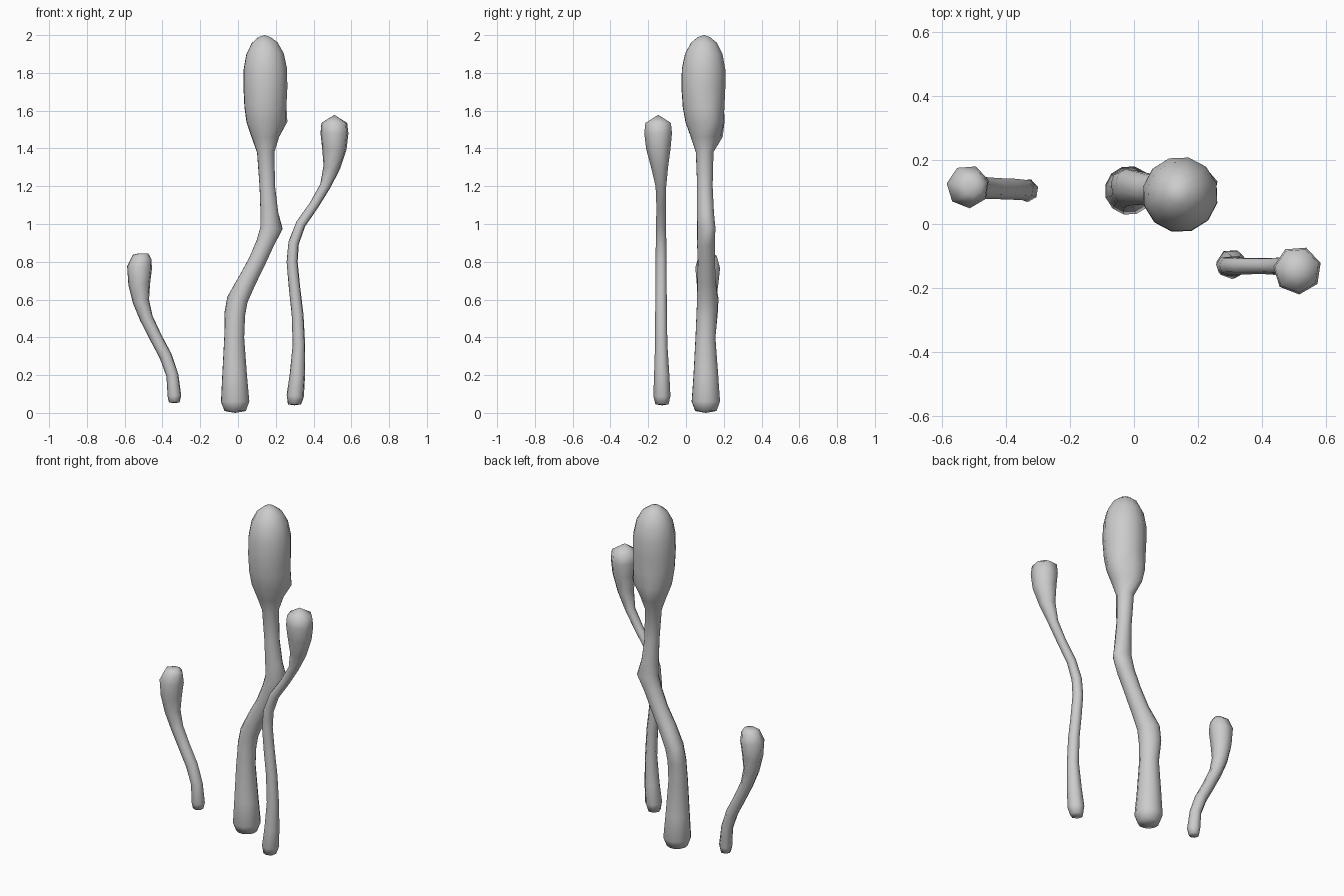
import bpy, bmesh, math
from mathutils import Vector


def stalk(name, stations, sides, bumps=(), phase=0.3):
    """Skin rings along a path of (x, y, z, radius), then pull out small knobs."""
    pts = [Vector(s[:3]) for s in stations]
    last = len(pts) - 1
    bm = bmesh.new()
    rings = []
    for i, p in enumerate(pts):
        # keep end rings level, tilt the others half way to the path
        t = pts[min(i + 1, last)] - pts[max(i - 1, 0)]
        t.normalize()
        if i in (0, 1, last - 1, last):
            t = Vector((0, 0, 1))
        q = Vector((0, 0, 1)).rotation_difference(t)
        r = stations[i][3]
        if r == 0:
            rings.append([bm.verts.new(p)])
            continue
        ring = []
        for k in range(sides):
            a = math.tau * k / sides + phase
            ring.append(bm.verts.new(p + q @ Vector((r * math.cos(a), r * math.sin(a), 0))))
        rings.append(ring)
    for lo, hi in zip(rings, rings[1:]):
        for k in range(sides):
            j = (k + 1) % sides
            if len(lo) == 1:
                bm.faces.new((lo[0], hi[j], hi[k]))
            elif len(hi) == 1:
                bm.faces.new((lo[k], lo[j], hi[0]))
            else:
                bm.faces.new((lo[k], lo[j], hi[j], hi[k]))
    # knobs: centre, outward direction, reach
    for c, d, amount in bumps:
        c, d = Vector(c), Vector(d).normalized()
        for v in bm.verts:
            v.co += d * amount * math.exp(-((v.co - c).length / 0.065) ** 2)
    bmesh.ops.recalc_face_normals(bm, faces=bm.faces)
    me = bpy.data.meshes.new(name)
    bm.to_mesh(me)
    bm.free()
    for f in me.polygons:
        f.use_smooth = True
    ob = bpy.data.objects.new(name, me)
    bpy.context.collection.objects.link(ob)
    return ob


# tall central stalk with long rounded cap
stalk("tall_stalk", [
    (-.015, .105, 0.00, 0), (-.015, .105, .01, .058), (-.015, .105, .06, .077),
    (-.018, .105, .20, .067), (-.020, .103, .40, .054), (-.012, .105, .52, .052),
    (.003, .108, .60, .052), (.048, .108, .70, .050), (.100, .108, .80, .047),
    (.143, .105, .90, .048), (.162, .105, .98, .048), (.163, .102, 1.06, .046),
    (.155, .100, 1.20, .042), (.147, .098, 1.38, .047), (.145, .096, 1.46, .072),
    (.143, .095, 1.54, .100), (.144, .093, 1.62, .113), (.145, .092, 1.72, .119),
    (.145, .093, 1.82, .118), (.143, .094, 1.90, .102), (.141, .095, 1.96, .070),
    (.140, .095, 1.99, .032), (.140, .095, 2.00, 0)], 12, [
    ((-.045, .155, .57), (-.7, .7, 0), .035),
    ((.210, .120, .98), (1, .25, 0), .030),
    ((.235, .130, 1.54), (1, .4, 0), .025),
    ((.110, .175, 1.48), (-.3, 1, 0), .036)])

# medium stalk on the right
stalk("medium_stalk", [
    (.300, -.126, .04, 0), (.300, -.126, .045, .036), (.304, -.126, .09, .047),
    (.315, -.127, .20, .042), (.323, -.130, .36, .034), (.316, -.131, .52, .032),
    (.300, -.131, .66, .031), (.287, -.131, .80, .030), (.295, -.131, .90, .029),
    (.333, -.131, 1.00, .027), (.403, -.131, 1.10, .026), (.462, -.132, 1.20, .029),
    (.497, -.138, 1.30, .046), (.511, -.144, 1.40, .067), (.512, -.145, 1.48, .076),
    (.511, -.145, 1.535, .070), (.510, -.147, 1.578, 0)], 7)

# short stalk on the left
stalk("short_stalk", [
    (-.337, .105, .052, 0), (-.337, .105, .055, .029), (-.336, .105, .09, .037),
    (-.347, .107, .20, .033), (-.382, .110, .30, .034), (-.435, .112, .40, .034),
    (-.484, .114, .50, .036), (-.513, .115, .59, .045), (-.522, .116, .68, .059),
    (-.520, .117, .77, .068), (-.507, .117, .825, .052), (-.503, .117, .843, .030),
    (-.503, .117, .845, 0)], 7)
